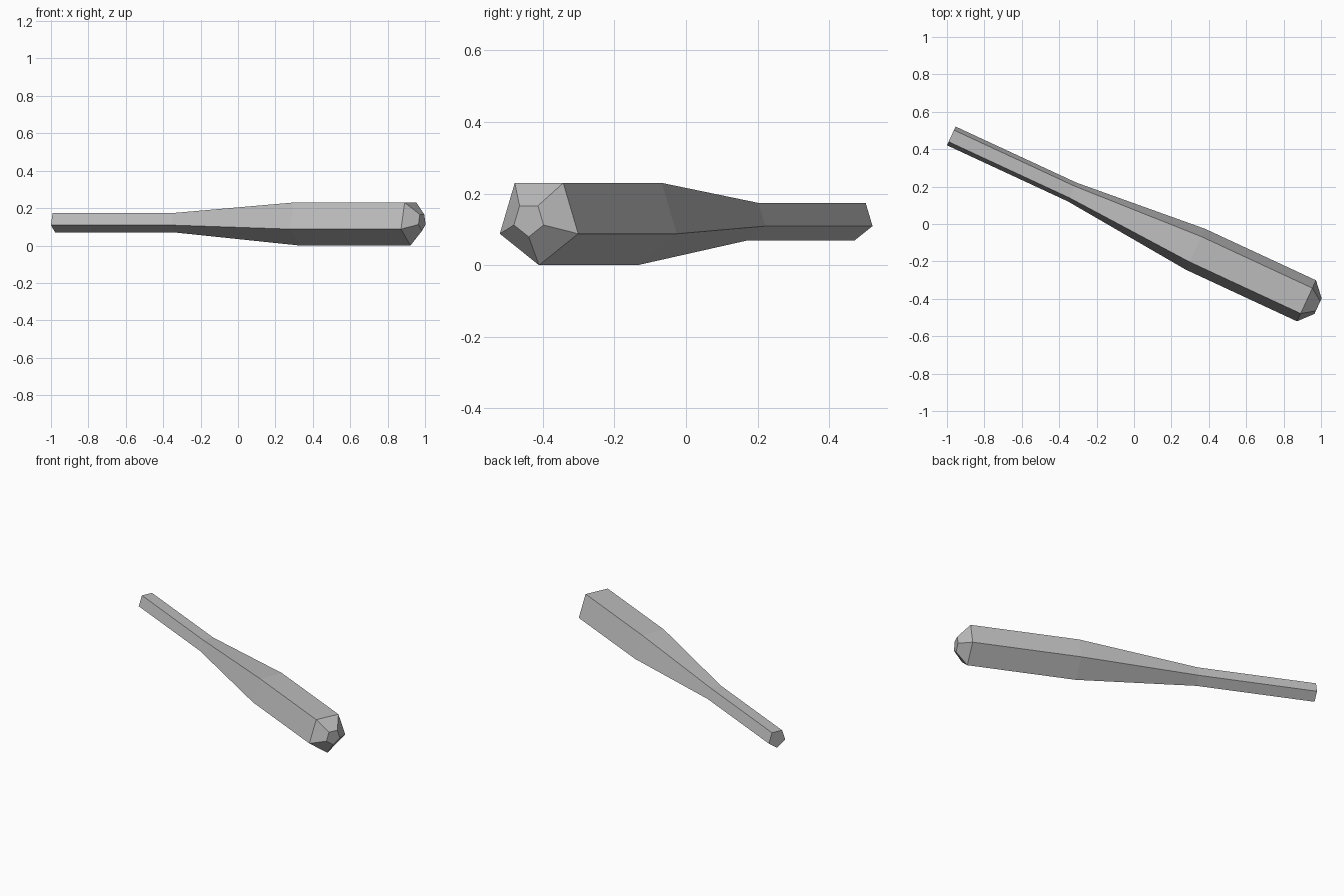
import bpy, bmesh, math
from mathutils import Matrix, Vector

if "Cube" in bpy.data.objects:
    bpy.data.objects.remove(bpy.data.objects["Cube"])

SIDES = 5
CENTRE_Z = 0.127

# Rings along the length: (distance from handle end, radius)
RINGS = [(0.0, 0.058), (0.712, 0.058), (1.44, 0.127), (2.094, 0.127), (2.162, 0.048)]

grey = bpy.data.materials.new("grey")
grey.diffuse_color = (0.5, 0.5, 0.5, 1.0)
grey.use_nodes = True
grey.node_tree.nodes["Principled BSDF"].inputs["Base Color"].default_value = grey.diffuse_color

# Five-sided club, lofted along local x with a corner pointing down
bm = bmesh.new()
loops = []
for dist, radius in RINGS:
    ring = []
    for i in range(SIDES):
        a = -math.pi / 2 + 2 * math.pi * i / SIDES
        ring.append(bm.verts.new((dist, radius * math.cos(a), radius * math.sin(a))))
    loops.append(ring)
for a, b in zip(loops, loops[1:]):
    for i in range(SIDES):
        j = (i + 1) % SIDES
        bm.faces.new((a[i], a[j], b[j], b[i]))

# Flat end caps
bm.faces.new(loops[0])
bm.faces.new(loops[-1])
bmesh.ops.recalc_face_normals(bm, faces=bm.faces)

# Lay the club diagonally across the ground
place = Matrix.Translation(Vector((-0.977, 0.471, CENTRE_Z)))
bm.transform(place @ Matrix.Rotation(math.radians(-24.9), 4, 'Z'))

mesh = bpy.data.meshes.new("club")
bm.to_mesh(mesh)
bm.free()
mesh.materials.append(grey)
club = bpy.data.objects.new("club", mesh)
bpy.context.collection.objects.link(club)
